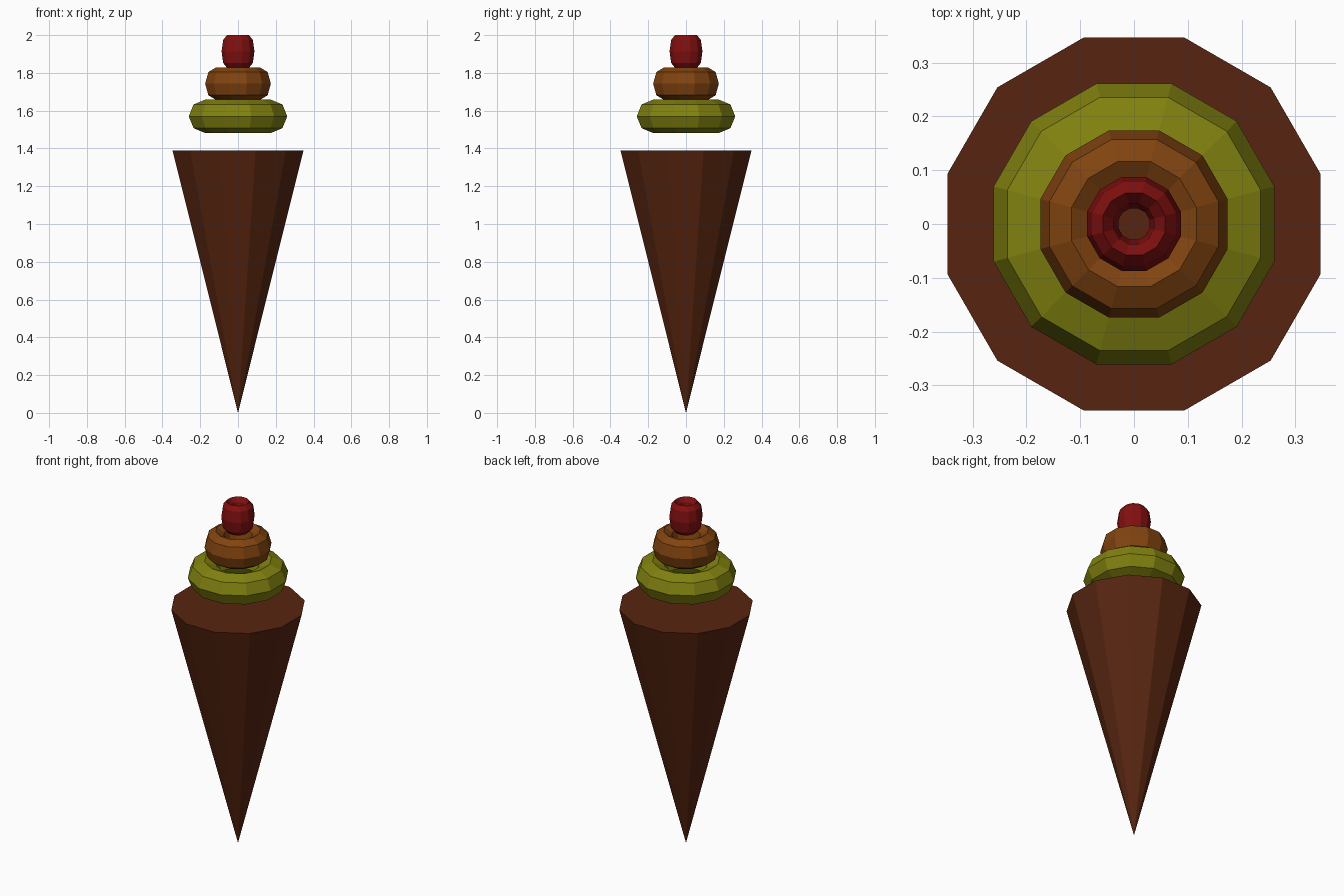
import bpy, bmesh, math

if "Cube" in bpy.data.objects:
    bpy.data.objects.remove(bpy.data.objects["Cube"])

SIDES = 12
TURN = math.radians(15)  # flat sides face the axes


def material(name, color):
    m = bpy.data.materials.new(name)
    m.diffuse_color = (*color, 1)
    m.use_nodes = True
    m.node_tree.nodes["Principled BSDF"].inputs["Base Color"].default_value = m.diffuse_color
    return m


def ring(name, major, minor, half_height, z, mat):
    """Twelve-sided ring with a stretched eight-sided section."""
    bm = bmesh.new()
    loops = []
    for i in range(SIDES):
        a = TURN + math.tau * i / SIDES
        loop = []
        for j in range(8):
            t = math.tau * j / 8
            r = major + minor * math.cos(t)
            loop.append(bm.verts.new((r * math.cos(a), r * math.sin(a),
                                      z + half_height * math.sin(t))))
        loops.append(loop)
    for i in range(SIDES):
        a, b = loops[i], loops[(i + 1) % SIDES]
        for j in range(8):
            k = (j + 1) % 8
            bm.faces.new((a[j], b[j], b[k], a[k]))
    me = bpy.data.meshes.new(name)
    bm.to_mesh(me)
    bm.free()
    me.materials.append(mat)
    bpy.context.collection.objects.link(bpy.data.objects.new(name, me))


# Cone with its tip on the ground and a flat lid
bm = bmesh.new()
R, H = 0.359, 1.39
tip = bm.verts.new((0, 0, 0))
rim = [bm.verts.new((R * math.cos(TURN + math.tau * i / SIDES),
                     R * math.sin(TURN + math.tau * i / SIDES), H))
       for i in range(SIDES)]
bm.faces.new(rim)
for i in range(SIDES):
    bm.faces.new((tip, rim[(i + 1) % SIDES], rim[i]))
me = bpy.data.meshes.new("cone")
bm.to_mesh(me)
bm.free()
me.materials.append(material("dark brown", (0.095, 0.018, 0.005)))
bpy.context.collection.objects.link(bpy.data.objects.new("cone", me))

# Floating rings, largest at the bottom
ring("lower_ring", 0.18, 0.09, 0.0885, 1.57, material("olive green", (0.22, 0.22, 0.005)))
ring("middle_ring", 0.12, 0.06, 0.0865, 1.743, material("orange brown", (0.22, 0.057, 0.005)))
ring("upper_ring", 0.06, 0.03, 0.0865, 1.9135, material("dark red", (0.22, 0.005, 0.005)))
